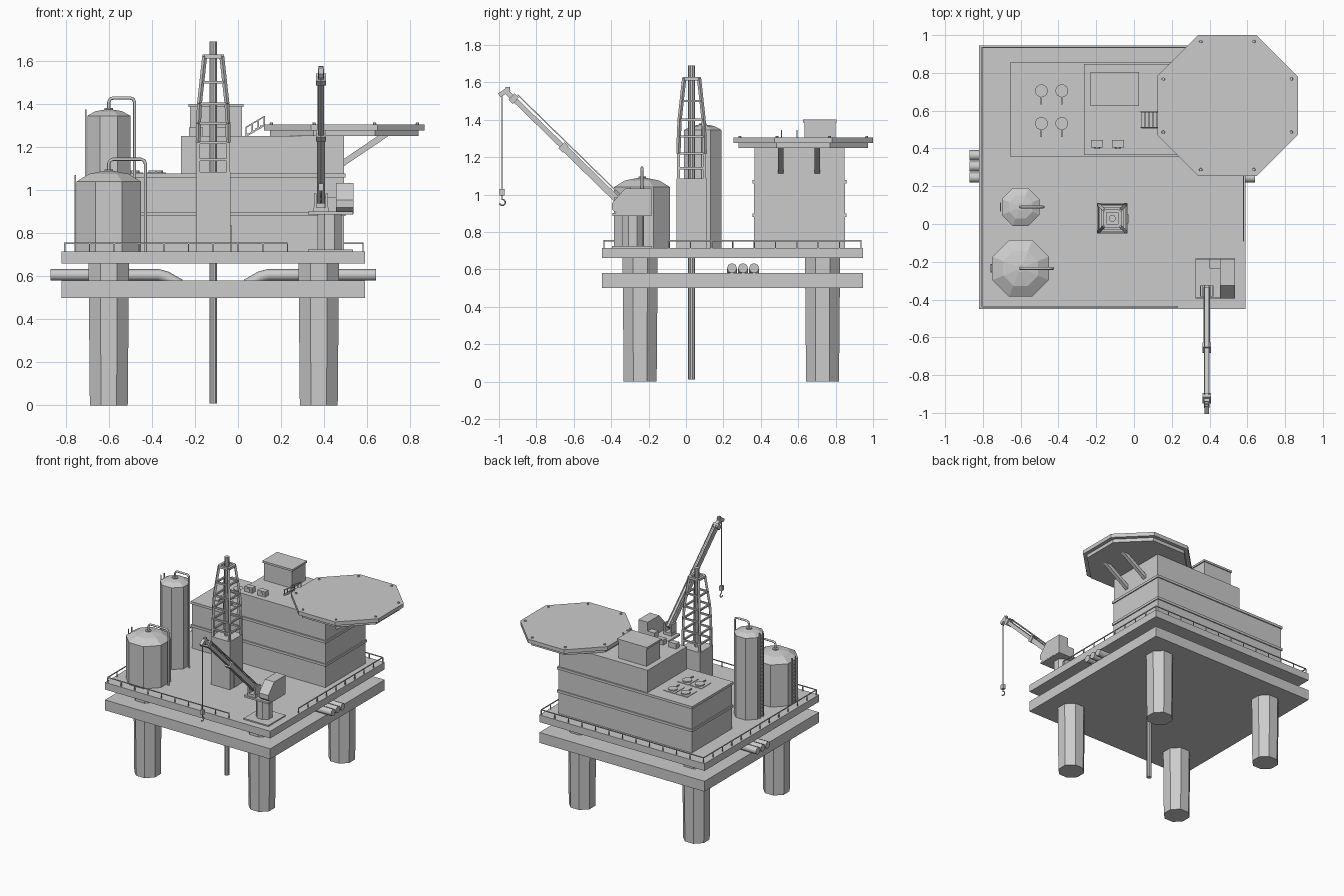
import bpy, bmesh, math
from mathutils import Vector, Matrix

if "Cube" in bpy.data.objects:
    bpy.data.objects.remove(bpy.data.objects["Cube"])


def finish(name, bm):
    bmesh.ops.recalc_face_normals(bm, faces=bm.faces)
    me = bpy.data.meshes.new(name)
    bm.to_mesh(me)
    bm.free()
    ob = bpy.data.objects.new(name, me)
    bpy.context.collection.objects.link(ob)
    return ob


def add_box(bm, x0, x1, y0, y1, z0, z1):
    m = Matrix.Translation(((x0 + x1) / 2, (y0 + y1) / 2, (z0 + z1) / 2))
    bmesh.ops.create_cube(bm, size=1, matrix=m @ Matrix.Diagonal((x1 - x0, y1 - y0, z1 - z0, 1)))


def add_beam(bm, a, b, w, h=None):
    a, b = Vector(a), Vector(b)
    d = b - a
    m = Matrix.Translation((a + b) / 2) @ d.to_track_quat('Z', 'Y').to_matrix().to_4x4()
    bmesh.ops.create_cube(bm, size=1, matrix=m @ Matrix.Diagonal((w, h or w, d.length, 1)))


def add_lathe(bm, x, y, prof, n=8):
    # stack of n-sided rings with flats facing the axes; prof = (apothem, z)
    rings = []
    for r, z in prof:
        R = r / math.cos(math.pi / n)
        ang = [(i + 0.5) * 2 * math.pi / n for i in range(n)]
        rings.append([bm.verts.new((x + R * math.cos(t), y + R * math.sin(t), z)) for t in ang])
    for p, q in zip(rings, rings[1:]):
        for i in range(n):
            bm.faces.new((p[i], p[(i + 1) % n], q[(i + 1) % n], q[i]))
    bm.faces.new(rings[0])
    bm.faces.new(rings[-1])


def box(name, *c):
    bm = bmesh.new()
    add_box(bm, *c)
    return finish(name, bm)


def lathe(name, x, y, prof, n=8):
    bm = bmesh.new()
    add_lathe(bm, x, y, prof, n)
    return finish(name, bm)


def beams(name, items, w):
    bm = bmesh.new()
    for a, b in items:
        add_beam(bm, a, b, w)
    return finish(name, bm)


def tube(name, pts, r):
    cu = bpy.data.curves.new(name, 'CURVE')
    cu.dimensions = '3D'
    cu.bevel_depth, cu.bevel_resolution, cu.use_fill_caps = r, 2, True
    sp = cu.splines.new('POLY')
    sp.points.add(len(pts) - 1)
    for p, c in zip(sp.points, pts):
        p.co = (*c, 1)
    ob = bpy.data.objects.new(name, cu)
    bpy.context.collection.objects.link(ob)
    bpy.ops.object.select_all(action='DESELECT')
    ob.select_set(True)
    bpy.context.view_layer.objects.active = ob
    bpy.ops.object.convert(target='MESH')


# decks and legs
box("lower_deck", -0.82, 0.59, -0.45, 0.945, 0.5, 0.58)
box("upper_deck", -0.82, 0.59, -0.45, 0.945, 0.66, 0.715)
for i, (x, y) in enumerate([(-0.6, -0.245), (0.375, -0.245), (-0.6, 0.73), (0.375, 0.73)]):
    lathe(f"leg_{i}", x, y, [(0.088, 0), (0.094, 0.67)])

# process pipes between the decks, bending into the lower deck
for i, y in enumerate((0.246, 0.305, 0.364)):
    for s, side in ((1, "left"), (-1, "right")):
        tube(f"deck_pipe_{side}_{i}", [(-0.115 + s * (x + 0.115), y, z) for x, z in
             ((-0.87, 0.606), (-0.37, 0.606), (-0.335, 0.597), (-0.27, 0.56))], 0.027)

# railings
def railing(name, a, b):
    a, b = Vector(a), Vector(b)
    n = max(1, round((b - a).length / 0.115))
    up = Vector((0, 0, 0.04))
    items = [(a + up, b + up)]
    for i in range(n + 1):
        p = a.lerp(b, i / n)
        items.append((p, p + up))
    beams(name, items, 0.006)

railing("rail_front", (-0.805, -0.438, 0.713), (0.23, -0.438, 0.713))
railing("rail_left", (-0.805, -0.438, 0.713), (-0.805, 0.935, 0.713))
railing("rail_back", (-0.805, 0.935, 0.713), (0.58, 0.935, 0.713))
railing("rail_right", (0.58, -0.09, 0.713), (0.58, 0.935, 0.713))

# accommodation block with trim bands
box("block_lower", -0.645, 0.492, 0.363, 0.85, 0.71, 1.075)
box("block_upper", -0.265, 0.492, 0.366, 0.847, 1.07, 1.25)
for i, z in enumerate((0.88, 1.058)):
    box(f"trim_band_{i}", -0.653, 0.5, 0.355, 0.858, z, z + 0.019)
box("roof_house", -0.222, 0.018, 0.633, 0.798, 1.24, 1.385)
box("roof_house_cap", -0.23, 0.026, 0.625, 0.805, 1.385, 1.4)
for i, x in enumerate((-0.195, -0.085)):
    box(f"cooling_unit_{i}", x - 0.032, x + 0.032, 0.405, 0.445, 1.245, 1.29)
    bm = bmesh.new()
    bmesh.ops.create_cone(bm, cap_ends=True, segments=10, radius1=0.015, radius2=0.015, depth=0.008,
                          matrix=Matrix.Translation((x, 0.404, 1.268)) @ Matrix.Rotation(math.pi / 2, 4, 'X'))
    finish(f"cooling_fan_{i}", bm)
# roof hatches with handles
for i, x in enumerate((-0.49, -0.382)):
    for j, y in enumerate((0.705, 0.532)):
        box(f"hatch_plate_{i}{j}", x - 0.048, x + 0.048, y - 0.07, y + 0.048, 1.07, 1.081)
        lathe(f"hatch_{i}{j}", x, y, [(0.033, 1.08), (0.033, 1.09)], 12)
        beams(f"hatch_handle_{i}{j}", [((x, y - 0.03, 1.086), (x, y - 0.072, 1.086))], 0.008)

# helipad with lights, braces and stairs
HX, HY = 0.494, 0.627
lathe("helipad", HX, HY, [(0.345, 1.25), (0.345, 1.276), (0.373, 1.276), (0.373, 1.305)])
for i in range(8):
    t = (i + 0.5) * math.pi / 4
    lathe(f"helipad_light_{i}", HX + 0.367 * math.cos(t), HY + 0.367 * math.sin(t),
          [(0.009, 1.30), (0.007, 1.313)])
beams("helipad_braces", [((0.48, y, 1.12), (0.69, y, 1.262)) for y in (0.507, 0.702)], 0.028)
bm = bmesh.new()
for i in range(4):
    add_box(bm, 0.04 + i * 0.021, 0.056 + i * 0.021, 0.512, 0.592, 1.255 + i * 0.013, 1.262 + i * 0.013)
for y in (0.51, 0.594):
    add_beam(bm, (0.035, y, 1.25), (0.125, y, 1.303), 0.008)
    add_beam(bm, (0.035, y, 1.29), (0.125, y, 1.343), 0.006)
    for k in range(4):
        x, z = 0.038 + 0.028 * k, 1.252 + 0.0165 * k
        add_beam(bm, (x, y, z), (x, y, z + 0.04), 0.005)
finish("helipad_stairs", bm)

# derrick: base house, door, tapered lattice, drill string
DX, DY = -0.115, 0.03
box("derrick_base", DX - 0.081, DX + 0.081, DY - 0.081, DY + 0.081, 0.71, 1.085)
box("derrick_door", DX + 0.07, DX + 0.085, 0.002, 0.052, 0.715, 0.838)
lathe("drill_string", DX, DY, [(0.0175, 0.01), (0.0175, 1.69)], 10)
levels = [(0.07, 1.08), (0.07, 1.14), (0.07, 1.22), (0.068, 1.31), (0.064, 1.4), (0.053, 1.5), (0.04, 1.62)]
sq = [(1, 1), (-1, 1), (-1, -1), (1, -1)]
rings = [[(DX + a * r, DY + b * r, z) for a, b in sq] for r, z in levels]
beams("derrick_legs", [(p[k], q[k]) for p, q in zip(rings, rings[1:]) for k in range(4)], 0.016)
beams("derrick_girts", [(r[k], r[(k + 1) % 4]) for r in rings[1:] for k in range(4)], 0.012)
bm = bmesh.new()
for k in range(4):
    add_beam(bm, rings[-1][k], rings[-1][(k + 1) % 4], 0.018)
finish("derrick_crown", bm)

# storage tanks with ladders and overhead pipes
def tank(name, x, y, r, shoulder, top, pipe_z, pipe_dx):
    lathe(name, x, y, [(r, 0.71), (r, shoulder), (r * 0.62, shoulder + (top - shoulder) * 0.7), (r * 0.12, top)])
    lathe(name + "_nozzle", x, y, [(0.02, top - 0.01), (0.02, top + 0.006)])
    b, e = 0.02, x + pipe_dx
    tube(name + "_pipe", [(x, y, top - 0.01), (x, y, pipe_z - b), (x + b * 0.3, y, pipe_z - b * 0.3),
         (x + b, y, pipe_z), (e - b, y, pipe_z), (e - b * 0.3, y, pipe_z - b * 0.3),
         (e, y, pipe_z - b), (e, y, 0.71)], 0.0075)
    lx = x - r - 0.007
    items = [((lx, y + s * 0.02, 0.71), (lx, y + s * 0.02, shoulder + 0.03)) for s in (-1, 1)]
    n = int((shoulder - 0.72) / 0.028)
    items += [((lx, y - 0.02, 0.735 + i * 0.028), (lx, y + 0.02, 0.735 + i * 0.028)) for i in range(n)]
    beams(name + "_ladder", items, 0.006)

tank("tall_tank", -0.6, 0.09, 0.1, 1.345, 1.375, 1.428, 0.12)
tank("wide_tank", -0.6, -0.235, 0.149, 1.04, 1.09, 1.143, 0.17)

# crane pedestal, platform and cab
box("crane_base_plate", 0.325, 0.535, -0.395, -0.183, 0.71, 0.724)
lathe("crane_pedestal", 0.425, -0.285, [(0.055, 0.72), (0.055, 0.89)])
box("crane_platform", 0.325, 0.535, -0.393, -0.185, 0.886, 0.9)
box("crane_machinery", 0.4, 0.46, -0.235, -0.185, 0.895, 0.965)
bm = bmesh.new()
prof = [(-0.36, 0.89), (-0.185, 0.89), (-0.185, 1.033), (-0.325, 1.033), (-0.395, 0.955), (-0.395, 0.92)]
f = bm.faces.new([bm.verts.new((0.456, y, z)) for y, z in prof])
g = bmesh.ops.extrude_face_region(bm, geom=[f])["geom"]
bmesh.ops.translate(bm, vec=(0.08, 0, 0), verts=[v for v in g if isinstance(v, bmesh.types.BMVert)])
finish("crane_cab", bm)

# crane boom, ram, head, cable and hook
BX = 0.385
foot, tip = Vector((BX, -0.345, 0.95)), Vector((BX, -0.965, 1.555))
mid = foot.lerp(tip, 0.5)
off = Vector((0, 0.014, 0.014))
bm = bmesh.new()
add_beam(bm, foot, mid, 0.036)
add_beam(bm, mid, tip, 0.027)
for t in (0.5, 0.93):
    p, d = foot.lerp(tip, t), (tip - foot).normalized() * 0.016
    add_beam(bm, p - d, p + d, 0.046)
for s in (-1, 1):
    add_beam(bm, foot + off * 1.5 + Vector((s * 0.012, 0, 0)), foot.lerp(tip, 0.93) + off * 1.5 + Vector((s * 0.012, 0, 0)), 0.006)
finish("crane_boom", bm)
bm = bmesh.new()
for s in (-1, 1):
    add_box(bm, BX + s * 0.027 - 0.006, BX + s * 0.027 + 0.006, -0.385, -0.325, 0.895, 0.985)
add_box(bm, BX - 0.035, BX + 0.035, -0.385, -0.325, 0.895, 0.92)
finish("crane_boom_bracket", bm)
bm = bmesh.new()
add_beam(bm, (BX, -0.945, 1.567), (BX, -0.998, 1.53), 0.024)
add_box(bm, BX - 0.008, BX + 0.008, -0.965, -0.94, 1.545, 1.575)
finish("crane_head", bm)
beams("crane_cable", [((BX, -0.984, 1.54), (BX, -0.984, 1.02))], 0.005)
box("hook_block", BX - 0.012, BX + 0.012, -0.997, -0.971, 0.995, 1.03)
tube("hook", [(BX, -0.984, 1.0), (BX, -0.984, 0.975)] +
     [(BX, -0.982 + 0.016 * math.cos(t), 0.958 + 0.016 * math.sin(t))
      for t in [math.radians(80 - 30 * i) for i in range(9)]], 0.004)
